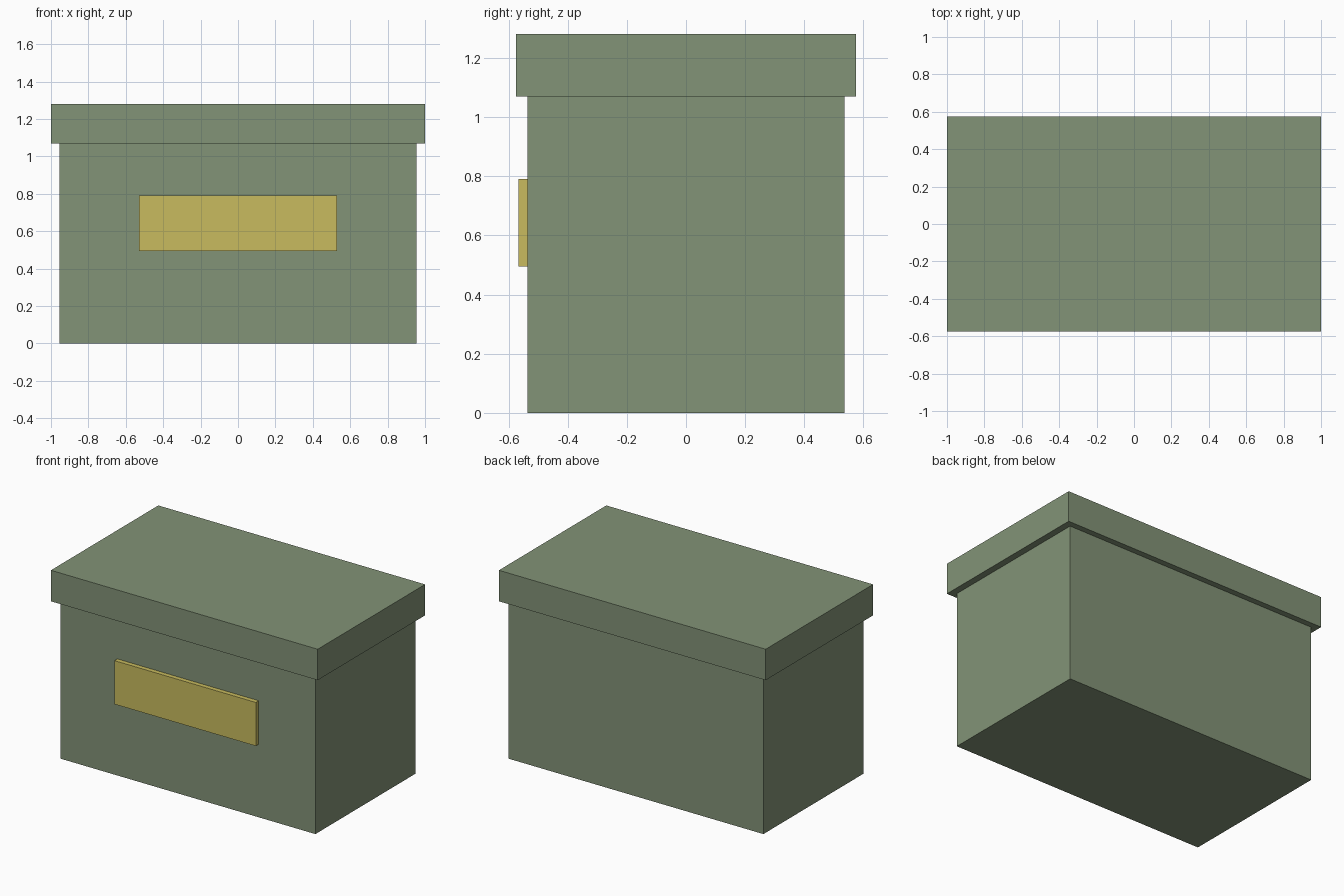
import bpy

cube = bpy.data.objects.get("Cube")
if cube:
    bpy.data.objects.remove(cube, do_unlink=True)


def make_material(name, rgb):
    mat = bpy.data.materials.new(name)
    mat.use_nodes = True
    colour = (*rgb, 1.0)
    mat.diffuse_color = colour
    mat.node_tree.nodes["Principled BSDF"].inputs["Base Color"].default_value = colour
    return mat


def box(name, low, high, mat):
    """Axis-aligned box between two corners."""
    centre = [(a + b) / 2 for a, b in zip(low, high)]
    size = [b - a for a, b in zip(low, high)]
    bpy.ops.mesh.primitive_cube_add(size=1, location=centre)
    obj = bpy.context.object
    obj.name = name
    obj.scale = size
    bpy.ops.object.transform_apply(location=False, rotation=False, scale=True)
    obj.data.materials.append(mat)
    return obj


green = make_material("sage green", (0.225, 0.292, 0.184))
yellow = make_material("label yellow", (0.578, 0.497, 0.114))

# Box body, overhanging lid and raised front label
box("box_body", (-0.955, -0.535, 0), (0.955, 0.535, 1.07), green)
box("lid", (-1, -0.575, 1.07), (1, 0.575, 1.28), green)
box("front_label", (-0.53, -0.566, 0.495), (0.53, -0.535, 0.79), yellow)
